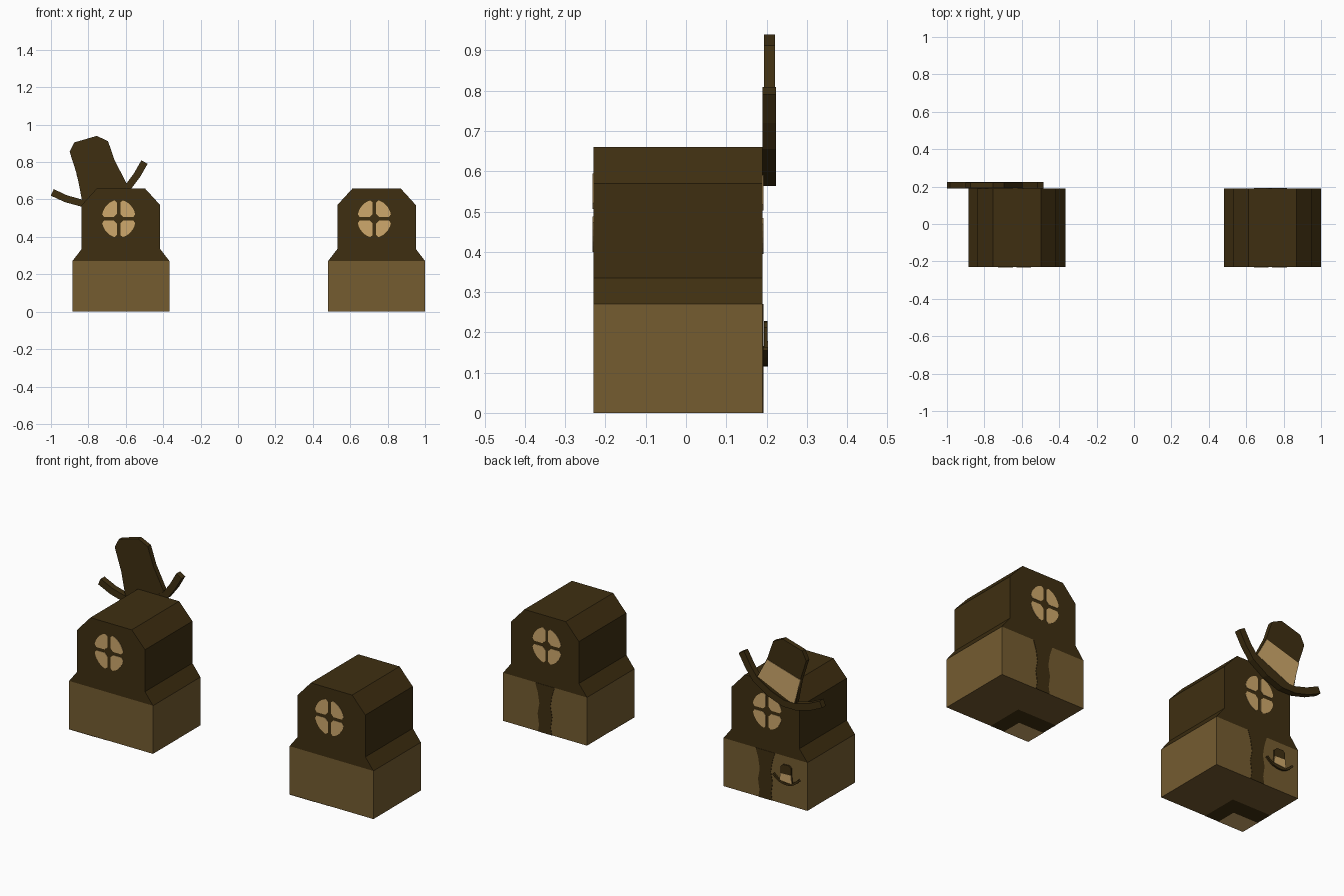
import bpy, bmesh, math

if "Cube" in bpy.data.objects:
    bpy.data.objects.remove(bpy.data.objects["Cube"])


def material(name, rgb):
    m = bpy.data.materials.new(name)
    lin = [(c / 255 / 12.92) if c < 11 else ((c / 255 + 0.055) / 1.055) ** 2.4 for c in rgb]
    m.diffuse_color = (*lin, 1)
    m.use_nodes = True
    m.node_tree.nodes["Principled BSDF"].inputs["Base Color"].default_value = m.diffuse_color
    return m


DARK = material("dark_brown", (63, 47, 17))
MID = material("mid_brown", (117, 92, 48))
LIGHT = material("light_tan", (207, 169, 108))

Y0, Y1 = -0.23, 0.19      # front and back of the bookends
SPLIT = 0.27              # top of the pale base


def prism(name, polys, y0, y1, mats, rule=None, cut=None):
    """Extrude outlines in the xz plane from y0 to y1."""
    bm = bmesh.new()
    for pts in polys:
        f = bm.faces.new([bm.verts.new((x, y0, z)) for x, z in pts])
        ext = bmesh.ops.extrude_face_region(bm, geom=[f], use_keep_orig=True)
        for v in ext["geom"]:
            if isinstance(v, bmesh.types.BMVert):
                v.co.y = y1
    if cut is not None:
        bmesh.ops.bisect_plane(bm, geom=bm.verts[:] + bm.edges[:] + bm.faces[:],
                               plane_co=(0, 0, cut), plane_no=(0, 0, 1))
    bmesh.ops.recalc_face_normals(bm, faces=bm.faces[:])
    if rule:
        for f in bm.faces:
            f.material_index = rule(f)
    me = bpy.data.meshes.new(name)
    bm.to_mesh(me)
    bm.free()
    for m in mats:
        me.materials.append(m)
    ob = bpy.data.objects.new(name, me)
    bpy.context.collection.objects.link(ob)
    return ob


def petals(cx, cz):
    """Four quarter petals with a dark cross and centre between them."""
    out = []
    g, rx, rz = 0.009, 0.091, 0.101
    for sx in (1, -1):
        for sz in (1, -1):
            pts = [(rx * math.cos(a), rz * math.sin(a))
                   for a in (math.radians(14 + 62 * i / 6) for i in range(7))]
            pts += [(g, rz * 0.86), (g, 0.026), (0.026, g), (rx * 0.86, g)]
            out.append([(cx + sx * x, cz + sz * z) for x, z in pts])
    return out


def bottom_patch(name, x0, x1, y0, y1, z, mat):
    me = bpy.data.meshes.new(name)
    me.from_pydata([(x0, y0, z), (x0, y1, z), (x1, y1, z), (x1, y0, z)], [], [(0, 1, 2, 3)])
    me.materials.append(mat)
    bpy.context.collection.objects.link(bpy.data.objects.new(name, me))


def bookend(side, cx):
    # body: pale base, flared shoulder, chamfered top
    half = [(0.26, 0), (0.26, SPLIT), (0.21, 0.335), (0.21, 0.57), (0.128, 0.66)]
    outline = [(cx + x, z) for x, z in half] + [(cx - x, z) for x, z in reversed(half)]
    prism(side + "_body", [outline], Y0, Y1, [MID, DARK],
          lambda f: int(f.calc_center_median().z > SPLIT + 0.001), SPLIT)
    # round flower windows front and back
    prism(side + "_front_window", petals(cx - 0.012, 0.497), Y0 - 0.002, Y0 + 0.001, [LIGHT])
    prism(side + "_back_window", petals(cx - 0.012, 0.493), Y1 - 0.001, Y1 + 0.002, [LIGHT])
    # wavy dark strip on the back of the base
    w = [(0.043, 0), (0.036, 0.04), (0.045, 0.1), (0.034, 0.16), (0.044, 0.22), (0.06, SPLIT)]
    strip = [(cx + x, z) for x, z in w] + [(cx - x, z) for x, z in reversed(w)]
    prism(side + "_back_strip", [strip], Y1 - 0.001, Y1 + 0.002, [DARK])
    # patches underneath
    bottom_patch(side + "_under_dark", cx - 0.26, cx - 0.02, Y0, -0.02, -0.001, DARK)
    bottom_patch(side + "_under_light", cx - 0.26, cx - 0.105, Y0, -0.115, -0.002, LIGHT)


def hat(name, place, y0, y1):
    crown = [(-.83, .575), (-.86, .73), (-.90, .855), (-.875, .905), (-.755, .94),
             (-.695, .912), (-.66, .81), (-.585, .665)]
    band = [(-.825, .59), (-.865, .74), (-.66, .80), (-.60, .69)]
    mid = [(-.993, .638), (-.92, .604), (-.84, .582), (-.76, .582), (-.67, .615),
           (-.585, .67), (-.54, .73), (-.50, .80)]
    up, low = [], []
    for i, (x, z) in enumerate(mid):
        a, b = mid[max(i - 1, 0)], mid[min(i + 1, len(mid) - 1)]
        dx, dz = b[0] - a[0], b[1] - a[1]
        n = 0.019 / math.hypot(dx, dz)
        up.append((x - dz * n, z + dx * n))
        low.append((x + dz * n, z - dx * n))
    t = (y1 - y0) * 0.1
    prism(name + "_crown", [[place(*p) for p in crown]], y0 + t, y1 - t, [DARK])
    prism(name + "_brim", [[place(*p) for p in up + low[::-1]]], y0, y1, [DARK])
    prism(name + "_band", [[place(*p) for p in band]], y1 - 2 * t, y1 - t + 0.002, [LIGHT])


def small(x, z):
    """Shrink and level the big hat for the badge on the base."""
    a, s = math.radians(-19), 0.31
    x, z = x + 0.76, z - 0.72
    return (-0.765 + s * (x * math.cos(a) - z * math.sin(a)),
            0.162 + s * (x * math.sin(a) + z * math.cos(a)))


bookend("left", -0.626)
bookend("right", 0.741)
hat("large_hat", lambda x, z: (x, z), 0.19, 0.224)
hat("small_hat", small, 0.193, 0.203)
